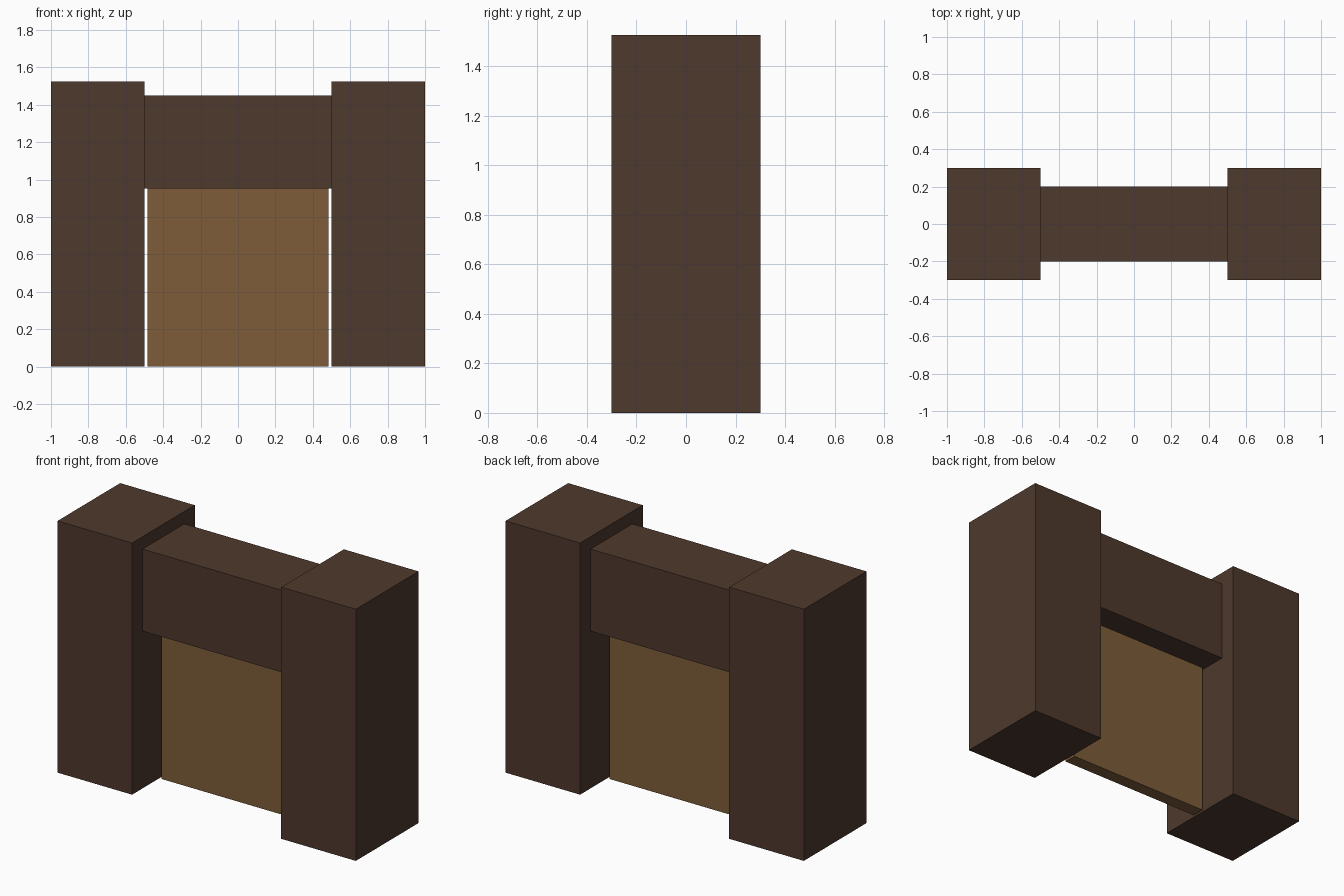
import bpy
import bmesh
from mathutils import Vector

cube = bpy.data.objects.get("Cube")
if cube:
    bpy.data.objects.remove(cube, do_unlink=True)


def make_material(name, rgb):
    mat = bpy.data.materials.new(name)
    mat.use_nodes = True
    mat.diffuse_color = (*rgb, 1)
    bsdf = mat.node_tree.nodes["Principled BSDF"]
    bsdf.inputs["Base Color"].default_value = (*rgb, 1)
    bsdf.inputs["Roughness"].default_value = 0.9
    return mat


def add_box(name, x, width, depth, bottom, top, mat):
    """Box centred on y = 0, standing between two heights."""
    bm = bmesh.new()
    bmesh.ops.create_cube(bm, size=1)
    bmesh.ops.scale(bm, vec=Vector((width, depth, top - bottom)), verts=bm.verts)
    mesh = bpy.data.meshes.new(name)
    bm.to_mesh(mesh)
    bm.free()
    mesh.materials.append(mat)
    obj = bpy.data.objects.new(name, mesh)
    obj.location = (x, 0, (bottom + top) / 2)
    bpy.context.collection.objects.link(obj)
    return obj


dark_brown = make_material("dark brown", (0.076, 0.041, 0.026))
light_brown = make_material("light brown", (0.209, 0.107, 0.042))

# Pillars on both sides
for side, sign in (("left", 1), ("right", -1)):
    add_box(side + "_pillar", sign * 0.75, 0.5, 0.6, 0, 1.525, dark_brown)

# Beam between the pillars
add_box("lintel", 0, 1.0, 0.4, 0.953, 1.45, dark_brown)

# Thin door panel, with a narrow gap at each side
add_box("door_panel", 0, 0.97, 0.08, 0, 0.953, light_brown)
